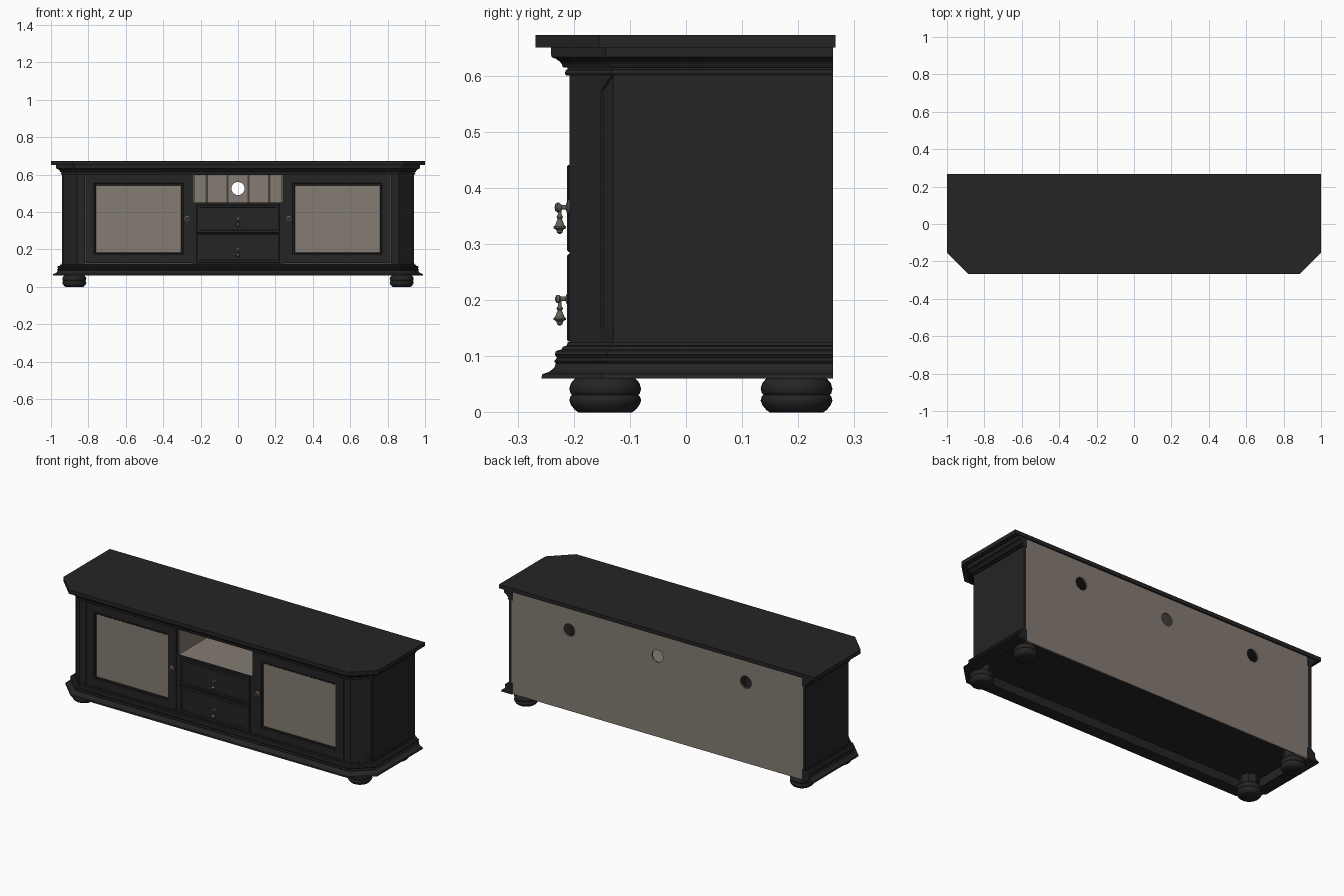
import bpy, bmesh, math
from mathutils import Vector

if "Cube" in bpy.data.objects:
    bpy.data.objects.remove(bpy.data.objects["Cube"])


def material(name, r, g, b):
    m = bpy.data.materials.new(name)
    m.diffuse_color = (r, g, b, 1)
    m.use_nodes = True
    m.node_tree.nodes["Principled BSDF"].inputs["Base Color"].default_value = m.diffuse_color
    return m


BLACK = material("black paint", 0.018, 0.018, 0.018)
TAN = material("taupe board", 0.235, 0.200, 0.170)
GLASS = material("taupe glass", 0.230, 0.200, 0.172)
GROOVE = material("dark groove", 0.06, 0.05, 0.042)
BRONZE = material("aged bronze", 0.13, 0.115, 0.092)
BACK = 0.262


def finish(name, bm, mats, smooth=None):
    me = bpy.data.meshes.new(name)
    bm.to_mesh(me)
    bm.free()
    for m in mats:
        me.materials.append(m)
    if smooth:
        me.shade_smooth()
        me.set_sharp_from_angle(angle=math.radians(smooth))
    ob = bpy.data.objects.new(name, me)
    bpy.context.collection.objects.link(ob)
    return ob


def loft_bm(rings):
    """Bridge closed rings of equal length and cap both ends."""
    bm = bmesh.new()
    vs = [[bm.verts.new(p) for p in r] for r in rings]
    n = len(vs[0])
    for a, b in zip(vs, vs[1:]):
        for i in range(n):
            j = (i + 1) % n
            bm.faces.new((a[i], a[j], b[j], b[i]))
    bm.faces.new(vs[0][::-1])
    bm.faces.new(vs[-1])
    bmesh.ops.recalc_face_normals(bm, faces=bm.faces[:])
    return bm


def box_bm(x0, x1, y0, y1, z0, z1):
    return loft_bm([[(x0, y0, z), (x1, y0, z), (x1, y1, z), (x0, y1, z)] for z in (z0, z1)])


def box(name, mat, *b):
    return finish(name, box_bm(*b), [mat])


def outline(d, back=BACK):
    """Cabinet footprint with cut front corners, grown outward by d."""
    x, f, t = 0.94 + d, -0.208 - d, 0.414 * d
    return [(-x, back), (-x, -0.13 - t), (-0.86 - t, f),
            (0.86 + t, f), (x, -0.13 - t), (x, back)]


def slab(name, d, back, z0, z1):
    return finish(name, loft_bm([[(x, y, z) for x, y in outline(d, back)] for z in (z0, z1)]), [BLACK])


def moulding(name, section):
    paths = [[(x, y, z) for x, y in outline(d)] for d, z in section]
    return finish(name, loft_bm(list(zip(*paths))), [BLACK], 35)


def lathe(name, mat, profile, c, along_y=False, n=24):
    rings = []
    for r, h in profile:
        ring = []
        for i in range(n):
            a = 2 * math.pi * i / n
            u, v = r * math.cos(a), r * math.sin(a)
            ring.append((c[0] + u, c[1] - h, c[2] + v) if along_y else (c[0] + u, c[1] + v, c[2] + h))
        rings.append(ring)
    return finish(name, loft_bm(rings), [mat], 40)


def facing(bm, d):
    d = Vector(d).normalized()
    return max(bm.faces, key=lambda f: (f.normal.dot(d) > 0.95, f.calc_center_median().dot(d)))


def inset(bm, face, w, depth=0.0):
    bmesh.ops.inset_region(bm, faces=[face], thickness=w, depth=depth, use_even_offset=True)


# top board, crown and base mouldings, carcass boards
slab("top_board", 0.06, 0.266, 0.65, 0.672)
moulding("crown_moulding", [(.006, .600), (.008, .604), (.006, .610), (.003, .611), (.003, .614),
                            (.012, .615), (.013, .620), (.017, .625), (.024, .630), (.032, .633),
                            (.033, .65), (-.02, .65), (-.02, .60)])
moulding("base_moulding", [(.05, .06), (.048, .068), (.036, .072), (.027, .079), (.024, .087),
                           (.027, .091), (.022, .097), (.026, .103), (.024, .109), (.014, .112),
                           (.011, .117), (.004, .119), (.003, .125), (-.02, .125), (-.02, .06)])
slab("inner_top", -0.01, 0.25, 0.601, 0.65)
slab("cabinet_floor", -0.01, 0.25, 0.11, 0.125)

# back panel with three cable holes
cu = bpy.data.curves.new("back_panel", 'CURVE')
cu.dimensions = '2D'
cu.fill_mode = 'BOTH'
cu.extrude = 0.004
loops = [[(-.925, .062), (.925, .062), (.925, .65), (-.925, .65)]]
for hx in (-0.56, 0, 0.56):
    loops.append([(hx + .035 * math.cos(k * math.pi / 16), .525 + .035 * math.sin(k * math.pi / 16))
                  for k in range(32)])
for pts in loops:
    s = cu.splines.new('POLY')
    s.points.add(len(pts) - 1)
    for p, (x, y) in zip(s.points, pts):
        p.co = (x, y, 0, 1)
    s.use_cyclic_u = True
cu.materials.append(TAN)
panel = bpy.data.objects.new("back_panel", cu)
bpy.context.collection.objects.link(panel)
panel.rotation_euler = (math.pi / 2, 0, 0)
panel.location = (0, 0.254, 0)
bpy.context.view_layer.objects.active = panel
panel.select_set(True)
bpy.ops.object.convert(target='MESH')

for s, side in ((-1, "left"), (1, "right")):
    def span(a, b):
        return sorted((s * a, s * b))

    # side board and canted corner post with a sunken panel
    box(side + "_side", BLACK, *span(0.925, 0.94), -0.13, BACK, 0.06, 0.65)
    post = [(.94, -.13), (.86, -.208), (.818, -.208), (.818, -.18), (.85, -.18), (.92, -.12), (.94, -.12)]
    bm = loft_bm([[(s * x, y, z) for x, y in post] for z in (0.12, 0.605)])
    inset(bm, facing(bm, (s, -1.02, 0)), 0.031)
    inset(bm, facing(bm, (s, -1.02, 0)), 0.002, -0.004)
    finish(side + "_corner_post", bm, [BLACK])

    # door: frame, bead and glass on both faces
    bm = box_bm(*span(0.247, 0.815), -0.208, -0.186, 0.127, 0.599)
    for d in (-1, 1):
        f = facing(bm, (0, d, 0))
        inset(bm, f, 0.045)
        inset(bm, f, 0.003, -0.003)
        inset(bm, f, 0.006)
        inset(bm, f, 0.003, -0.004)
        f.material_index = 1
    finish(side + "_door", bm, [BLACK, GLASS])

    # divider and niche lining
    box(side + "_divider", BLACK, *span(0.237, 0.245), -0.206, 0.25, 0.125, 0.602)
    box(side + "_niche_wall", TAN, *span(0.233, 0.237), -0.2, 0.25, 0.45, 0.6)

    # door knob with rosette
    lathe(side + "_door_knob", BRONZE, [(.014, 0), (.014, .003), (.01, .005), (.004, .007), (.004, .014),
                                        (.008, .018), (.009, .022), (.006, .026), (.001, .027)],
          (s * 0.272, -0.207, 0.365), True)

    # bun feet and their mounting blocks
    for fy, where in ((-0.144, "front"), (0.197, "back")):
        lathe(f"{where}_{side}_foot", BLACK,
              [(.048, 0), (.054, .004), (.061, .013), (.064, .021), (.062, .028), (.059, .031),
               (.062, .034), (.064, .042), (.061, .052), (.054, .060), (.048, .062)],
              (s * 0.875, fy, 0), n=40)
        lathe(f"{where}_{side}_foot_block", BLACK, [(.052, .06), (.052, .111)], (s * 0.875, fy, 0), n=8)

# open niche
box("niche_floor", TAN, -0.237, 0.237, -0.2, 0.25, 0.441, 0.451)
box("niche_ceiling", TAN, -0.237, 0.237, -0.2, 0.25, 0.597, 0.601)
box("niche_front_rail", BLACK, -0.237, 0.237, -0.206, -0.2, 0.439, 0.451)
for i, gx in enumerate((-0.167, -0.056, 0.056, 0.167)):
    box(f"niche_back_groove_{i + 1}", GROOVE, gx - 0.006, gx + 0.006, 0.248, 0.2505, 0.451, 0.597)

# drawers with raised fronts and drop pulls
box("drawer_case", BLACK, -0.237, 0.237, -0.203, 0.2, 0.125, 0.441)
for name, z0, z1, zc in (("lower", .126, .282, .202), ("upper", .286, .441, .365)):
    bm = box_bm(-0.222, 0.222, -0.209, -0.19, z0, z1)
    f = facing(bm, (0, -1, 0))
    inset(bm, f, 0.003, 0.0035)
    inset(bm, f, 0.012)
    inset(bm, f, 0.002, -0.002)
    finish(name + "_drawer_front", bm, [BLACK])
    lathe(name + "_pull_rosette", BRONZE, [(.009, 0), (.009, .003), (.004, .005), (.004, .014),
                                           (.007, .016), (.007, .021), (.002, .024)],
          (0, -0.2095, zc), True)
    lathe(name + "_pull_drop", BRONZE, [(.003, 0), (.003, -.012), (.006, -.017), (.004, -.021),
                                        (.008, -.031), (.011, -.034), (.011, -.037), (.006, -.040),
                                        (.005, -.045), (.002, -.047)],
          (0, -0.225, zc))
